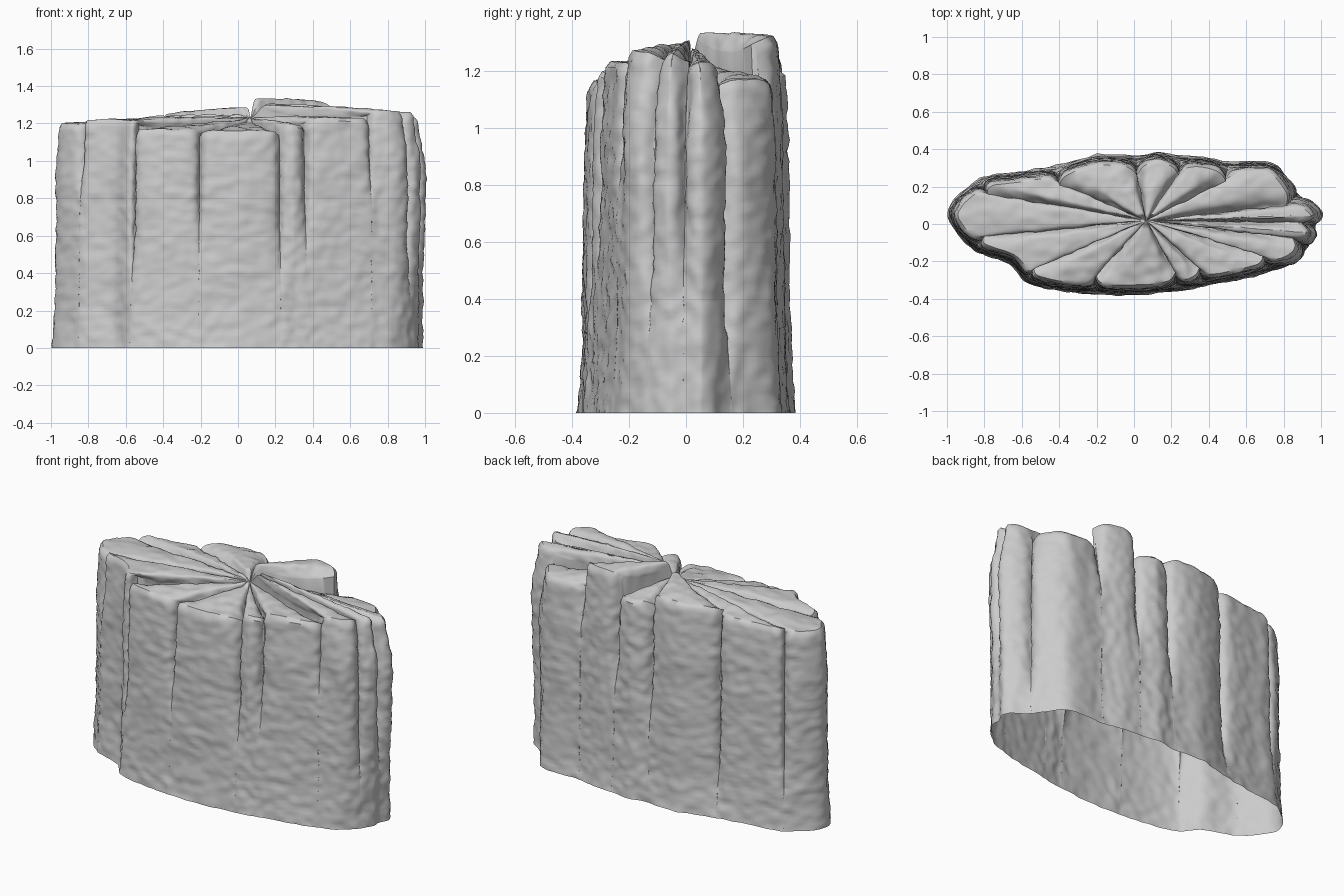
import bpy, bmesh, math
from mathutils import Vector, noise

if "Cube" in bpy.data.objects:
    bpy.data.objects.remove(bpy.data.objects["Cube"])

# Lobes, counter-clockwise: start x,y / middle x,y on the base outline,
# groove bottom at the start, height at the rim, height near the hub
LOBES = [
    (.965, -.01, .985, .06, .30, 1.23, 1.28),
    (.88, .16, .75, .32, .00, 1.17, 1.22),
    (.50, .335, .38, .358, .75, 1.32, 1.33),
    (.25, .367, .13, .385, .45, 1.20, 1.24),
    (.01, .367, -.20, .368, .30, 1.26, 1.285),
    (-.42, .31, -.62, .28, .00, 1.22, 1.25),
    (-.83, .24, -.995, .06, .10, 1.20, 1.24),
    (-.86, -.14, -.67, -.21, .70, 1.22, 1.23),
    (-.58, -.31, -.40, -.358, .25, 1.17, 1.22),
    (-.21, -.375, .00, -.38, .40, 1.16, 1.21),
    (.23, -.36, .30, -.35, .28, 1.20, 1.22),
    (.37, -.335, .55, -.30, .40, 1.23, 1.23),
    (.72, -.26, .84, -.21, .70, 1.27, 1.30),
    (.92, -.13, .96, -.06, .20, 1.26, 1.31),
]
HUB = Vector((.065, .018))
HUB_Z = 1.23
COLS, ROWS, RINGS = 28, 64, 36

pts = [Vector(p) for l in LOBES for p in (l[0:2], l[2:4])]
NP = len(pts)


def outline(u):
    """Closed smooth curve through the outline points."""
    i = math.floor(u)
    t = u - i
    p0, p1, p2, p3 = (pts[(i + k) % NP] for k in (-1, 0, 1, 2))
    d = (p2 - p1).length
    m1 = (p2 - p0).normalized() * d * .9
    m2 = (p3 - p1).normalized() * d * .9
    return (p1 * (2*t**3 - 3*t**2 + 1) + m1 * (t**3 - 2*t**2 + t)
            + p2 * (3*t**2 - 2*t**3) + m2 * (t**3 - t**2))


def smooth(x):
    x = max(0, min(1, x))
    return x * x * (3 - 2 * x)


def column(k, s):
    """Points from the ground up the side, then over the top to the hub."""
    u = 2 * k + 1 + s
    p = outline(u)
    e = .02
    tan = (outline(u + e) - outline(u - e)).normalized()
    inward = Vector((-tan.y, tan.x))
    length = (pts[2*k] - pts[2*k+1]).length + (pts[2*k+1] - pts[(2*k+2) % NP]).length
    dist = (1 - abs(s)) * length / 2
    notch = math.exp(-dist / .022)
    zb = LOBES[k][4] if s < 0 else LOBES[(k + 1) % len(LOBES)][4]
    h, inner = LOBES[k][5:7]
    rim = h - .03 * notch
    right = smooth((p.x - .75) / .15)   # right end leans out instead of in
    out = []
    for r in range(ROWS + 1):
        z = rim * r / ROWS
        inset = (1 - right) * (.018 * (1 - math.exp(-z / .15)) + .006 * z)
        inset -= right * .02 * smooth((z - .1) / 1)
        inset += .05 * notch * smooth((z - zb) / .5)
        b = max(0, 1 - (rim - z) / .05)
        inset += .018 * (1 - math.sqrt(1 - b * b))
        inset += (.012 + .03 * right) * smooth((z - rim + .3) / .3)
        q = p + inward * inset
        out.append(Vector((q.x, q.y, z)))
    edge = out[-1].copy()
    crease = math.exp(-(1 - abs(s)) / .15)
    for r in range(1, RINGS):
        f = (1 - r / RINGS) ** 1.3
        q = HUB.lerp(edge.xy, f)
        top = inner + (edge.z - inner) * f + .008 * 4 * f * (1 - f)
        top -= .05 * crease * min(1, 4 * f * (1 - f))
        z = HUB_Z + (top - HUB_Z) * smooth(f / .12)
        out.append(Vector((q.x, q.y, z)))
    return out


# Rock body: one open-bottomed skin
bm = bmesh.new()
cols = []
for k in range(len(LOBES)):
    for c in range(COLS + 1):
        s = math.sin(math.pi / 2 * (2 * c / COLS - 1))
        cols.append([bm.verts.new(v) for v in column(k, s)])
hub = bm.verts.new((HUB.x, HUB.y, HUB_Z - .01))
for a, b in zip(cols, cols[1:] + cols[:1]):
    for i in range(len(a) - 1):
        bm.faces.new((a[i], b[i], b[i+1], a[i+1]))
    bm.faces.new((a[-1], b[-1], hub))
bmesh.ops.remove_doubles(bm, verts=bm.verts, dist=.00005)
bm.normal_update()

# Weathered surface: broad waves plus fine bumps
for v in bm.verts:
    p = v.co.copy()
    fine = noise.noise(Vector((p.x * 18, p.y * 18, p.z * 26)))
    mid = noise.noise(Vector((p.x * 8 + 5, p.y * 8, p.z * 6)))
    hubfade = smooth((p.xy - HUB).length / .2)
    v.co += v.normal * (.008 * fine + .006 * mid) * hubfade
    if p.z < .001:
        v.co.z = 0

mesh = bpy.data.meshes.new("lobed_rock")
bm.to_mesh(mesh)
bm.free()
rock = bpy.data.objects.new("lobed_rock", mesh)
bpy.context.collection.objects.link(rock)
bpy.context.view_layer.objects.active = rock
rock.select_set(True)
bpy.ops.object.shade_smooth_by_angle(angle=math.radians(40))
